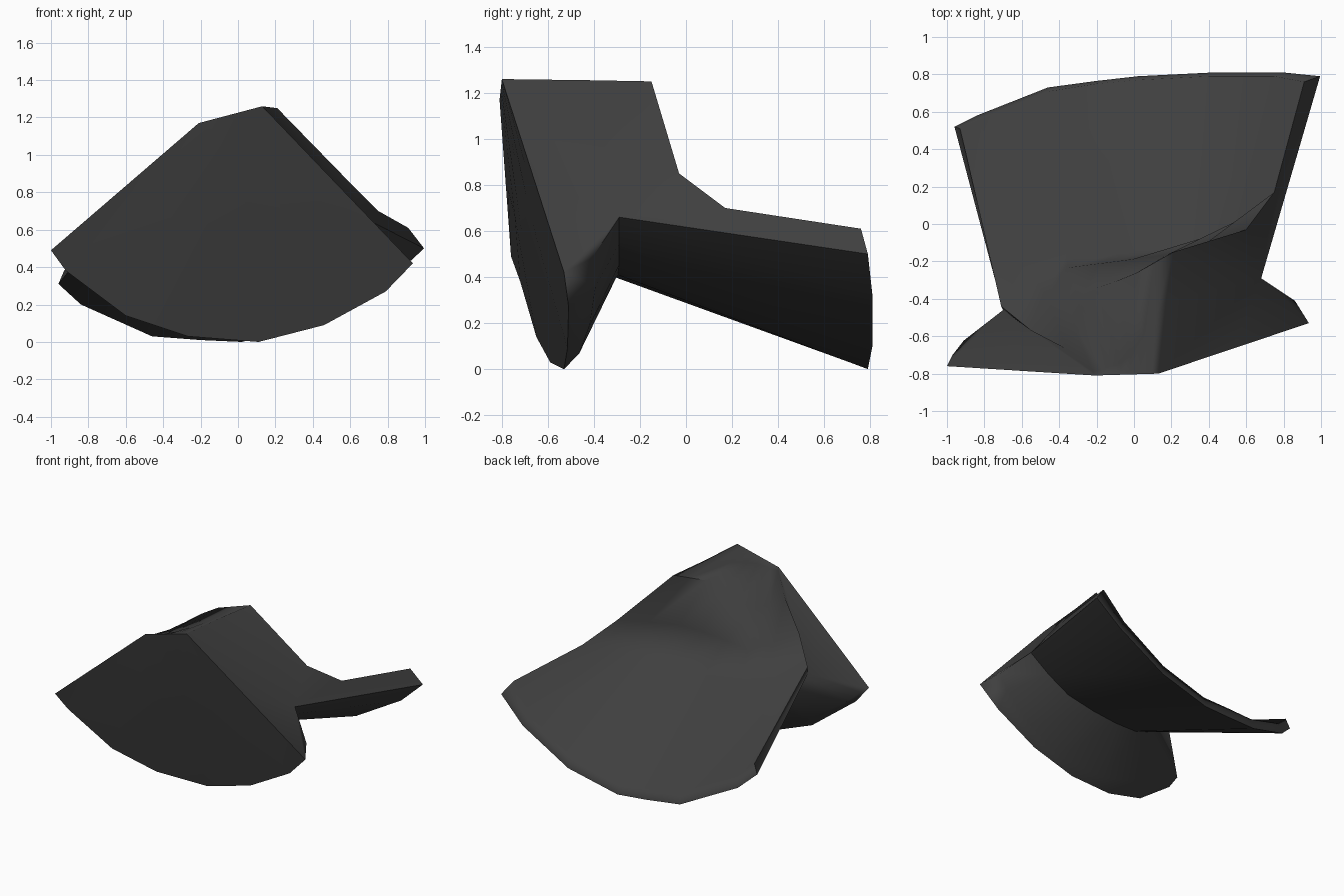
import bpy
import bmesh
import math
from mathutils import Vector

default = bpy.data.objects.get("Cube")
if default:
    bpy.data.objects.remove(default, do_unlink=True)

SECTIONS = 8


def resample(points, count=SECTIONS):
    """Spread a short path evenly by point index into a fixed number of points."""
    points = [Vector(p) for p in points]
    result = []
    for i in range(count):
        position = i * (len(points) - 1) / (count - 1)
        k = min(int(position), len(points) - 2)
        result.append(points[k].lerp(points[k + 1], position - k))
    return result


def blend(first, second, factor, bulge=0):
    """Rail between two others, pushed forward in the middle by the bulge."""
    rail = []
    for i, (a, b) in enumerate(zip(resample(first), resample(second))):
        push = bulge * math.sin(math.pi * i / (SECTIONS - 1))
        rail.append(a.lerp(b, factor) - Vector((0, push, 0)))
    return rail


def make_material(name, value):
    material = bpy.data.materials.new(name)
    material.use_nodes = True
    colour = (value, value, value, 1)
    material.diffuse_color = colour
    shader = material.node_tree.nodes["Principled BSDF"]
    shader.inputs["Base Color"].default_value = colour
    shader.inputs["Roughness"].default_value = 0.7
    return material


def loft_ring(name, rails, hub, material):
    """Skin a closed ring of rails and close both ends with fans around the hub rail."""
    bm = bmesh.new()
    rows = [[bm.verts.new(p) for p in resample(rail)] for rail in rails]
    total = len(rows)
    for r in range(total):
        lower, upper = rows[r], rows[(r + 1) % total]
        for i in range(SECTIONS - 1):
            bm.faces.new((lower[i], lower[i + 1], upper[i + 1], upper[i]))
    for end in (0, -1):
        for step in range(1, total - 1):
            a = rows[(hub + step) % total][end]
            b = rows[(hub + step + 1) % total][end]
            bm.faces.new((rows[hub][end], a, b))
    bmesh.ops.recalc_face_normals(bm, faces=bm.faces)
    mesh = bpy.data.meshes.new(name)
    bm.to_mesh(mesh)
    bm.free()
    mesh.materials.append(material)
    obj = bpy.data.objects.new(name, mesh)
    bpy.context.collection.objects.link(obj)
    return obj


# Front fan plate: lower front edge, lower back edge and the short top edge
plate_front = [(-1, -.76, .49), (-.92, -.72, .38), (-.6, -.65, .14), (-.27, -.59, .03),
               (.11, -.53, 0), (.46, -.515, .09), (.79, -.51, .27), (.935, -.53, .42)]
plate_back = [(-.97, -.7, .47), (-.9, -.61, .4), (-.5, -.53, .15), (.1, -.49, .02),
              (.5, -.43, .13), (.8, -.39, .34), (.86, -.41, .48)]
plate_top = [(-.21, -.81, 1.17), (.13, -.8, 1.26)]
plate_face = blend(plate_front, plate_top, .5, .02)

# Crown behind the plate, its rounded shoulder and the steep wall down to the tray
crown = [(-.22, -.79, 1.155), (-.05, -.74, 1.19), (.17, -.42, 1.255)]
shoulder = [(-.36, -.67, 1.03), (-.28, -.37, 1.03), (-.02, -.28, 1.215), (.21, -.15, 1.25)]
hollow_wall = [(-.55, -.57, .85), (-.4, -.24, .79), (-.1, -.2, .86), (.22, -.16, .88),
               (.6, -.03, .85)]
hollow_floor = [(-.71, -.44, .69), (-.55, -.14, .61), (-.1, -.15, .57), (.22, -.13, .59),
                (.52, -.02, .65), (.75, .17, .7)]

# Rear tray lip and the notch between tray and plate
lip_top = [(-.93, .51, .38), (-.82, .56, .28), (-.45, .71, .11), (-.2, .75, .09),
           (.02, .77, .08), (.4, .79, .18), (.75, .79, .4), (.91, .76, .61)]
lip_bottom = [(-.96, .52, .31), (-.84, .58, .2), (-.46, .73, .03), (-.2, .765, .01),
              (.02, .79, 0), (.42, .81, .1), (.8, .81, .32), (.995, .79, .5)]
notch = [(-.7, -.46, .63), (-.35, -.35, .43), (0, -.3, .39), (.4, -.29, .46), (.68, -.29, .66)]

rails = [plate_front, plate_face, plate_top, crown, shoulder, hollow_wall, hollow_floor,
         lip_top, lip_bottom, notch, plate_back]
body = loft_ring("flared_body", rails, rails.index(notch), make_material("dark grey", .05))

# Soft shading led by the large faces, so thin rims stay crisp
bpy.ops.object.select_all(action="DESELECT")
body.select_set(True)
bpy.context.view_layer.objects.active = body
bpy.ops.object.shade_smooth_by_angle(angle=math.radians(75))
weighting = body.modifiers.new("weighted_normals", "WEIGHTED_NORMAL")
weighting.keep_sharp = True
